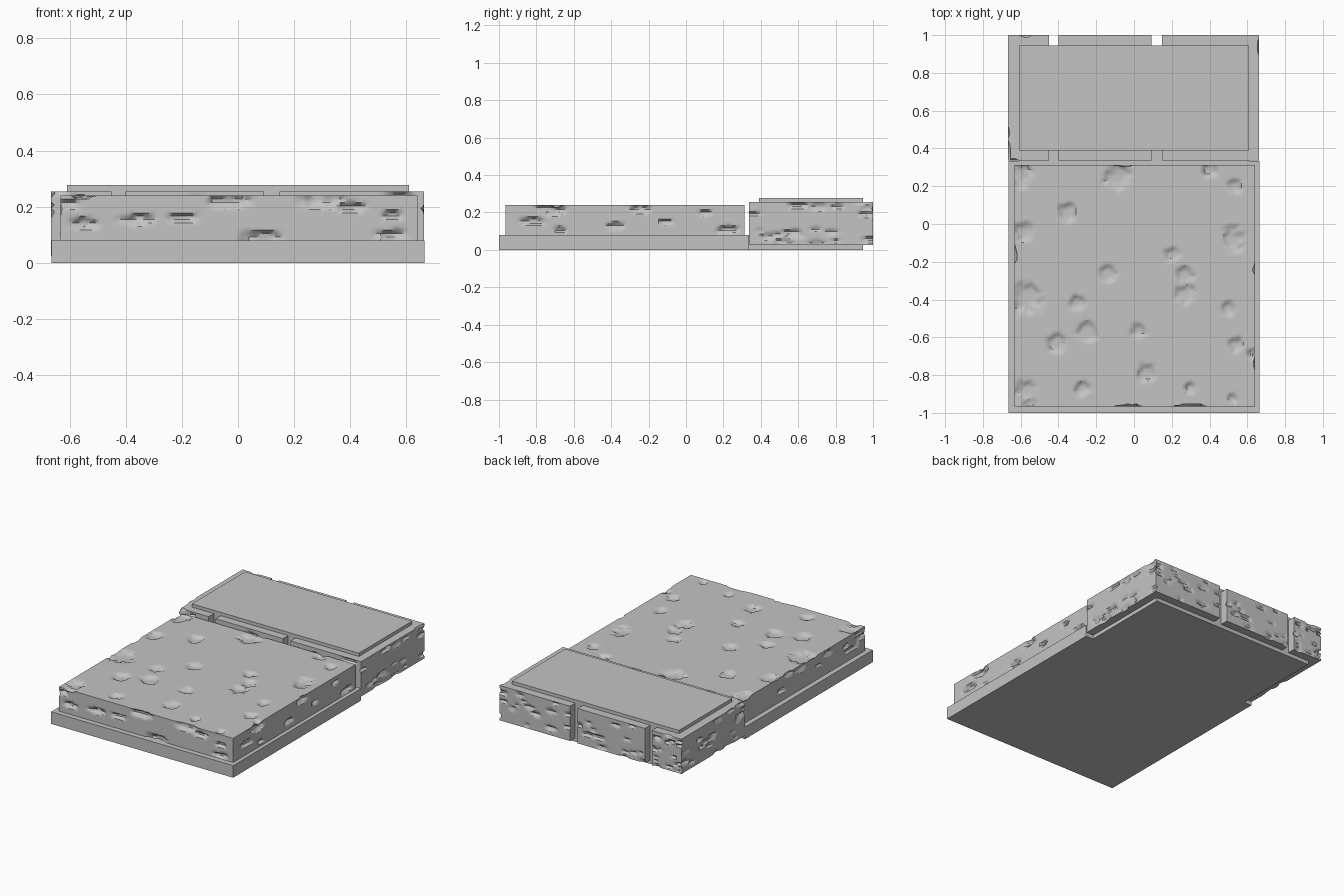
import bpy, bmesh, random
from math import radians, sqrt
from mathutils import Vector, Matrix, noise

cube = bpy.data.objects.get("Cube")
if cube:
    bpy.data.objects.remove(cube, do_unlink=True)
random.seed(7)

stone = bpy.data.materials.new("grey stone")
stone.use_nodes = True
stone.diffuse_color = (0.55, 0.55, 0.55, 1)
stone.node_tree.nodes["Principled BSDF"].inputs["Base Color"].default_value = stone.diffuse_color


def finish(bm, name):
    bmesh.ops.recalc_face_normals(bm, faces=bm.faces)
    mesh = bpy.data.meshes.new(name)
    bm.to_mesh(mesh)
    bm.free()
    obj = bpy.data.objects.new(name, mesh)
    bpy.context.collection.objects.link(obj)
    mesh.materials.append(stone)
    return obj


def prism(name, outline, z0, z1):
    bm = bmesh.new()
    face = bm.faces.new([bm.verts.new((x, y, z0)) for x, y in outline])
    side = bmesh.ops.extrude_face_region(bm, geom=[face])["geom"]
    bmesh.ops.translate(bm, vec=(0, 0, z1 - z0),
                        verts=[g for g in side if isinstance(g, bmesh.types.BMVert)])
    return finish(bm, name)


def dense_box(lo, hi, cell):
    """Box whose six sides are fine grids."""
    bm = bmesh.new()
    lo, hi = Vector(lo), Vector(hi)
    size, mid = hi - lo, (lo + hi) / 2
    for axis in range(3):
        u, v = (axis + 1) % 3, (axis + 2) % 3
        for sign in (-1, 1):
            m = Matrix.Identity(4)
            for col, (a, s) in enumerate(((u, size[u] / 2), (v, size[v] / 2), (axis, 1))):
                for row in range(3):
                    m[row][col] = s if row == a else 0
            centre = mid.copy()
            centre[axis] += sign * size[axis] / 2
            m.translation = centre
            bmesh.ops.create_grid(bm, x_segments=max(2, round(size[u] / cell)),
                                  y_segments=max(2, round(size[v] / cell)), size=1, matrix=m)
    bmesh.ops.remove_doubles(bm, verts=bm.verts, dist=0.0005)
    return bm


def weathered_block(name, lo, hi, pits, cell=0.012):
    """pits: (axis, sign, centre, radii, depth), each pressed into one side."""
    bm = dense_box(lo, hi, cell)
    start = [v.co.copy() for v in bm.verts]
    wobble = [0.4 * noise.noise(p * 28) + 0.2 * noise.noise(p * 60) for p in start]
    for axis, sign, centre, radii, depth in pits:
        wall = (hi if sign > 0 else lo)[axis]
        others = [a for a in range(3) if a != axis]
        for v, p, w in zip(bm.verts, start, wobble):
            if abs(p[axis] - wall) > 0.0005:
                continue
            a, b = [(p[k] - centre[k]) / radii[k] for k in others]
            if abs(a) > 1.7 or abs(b) > 1.7:
                continue
            t = min(1, max(0, 1.6 * (1.1 - sqrt(a * a + b * b) - w)))
            push = depth * t * t * (3 - 2 * t)
            inward = -sign * push
            moved = v.co[axis] - wall
            if abs(inward) > abs(moved):
                v.co[axis] = wall + inward
    obj = finish(bm, name)
    bpy.ops.object.select_all(action='DESELECT')
    obj.select_set(True)
    bpy.context.view_layer.objects.active = obj
    bpy.ops.object.shade_smooth_by_angle(angle=radians(35))
    return obj


def scattered(lo, hi, axis, sign, count, long=0.05, depth=0.014):
    """Random level gouges over one upright side."""
    out = []
    for _ in range(count):
        c = [random.uniform(a, b) for a, b in zip(lo, hi)]
        r = long * random.uniform(0.5, 1.2)
        out.append((axis, sign, c, (r, r, r * 0.33), depth * random.uniform(0.6, 1.2)))
    return out


# Base slab with the narrower tail under the bricks
prism("base_slab", [(-0.665, -1), (0.665, -1), (0.665, 0.333), (0.61, 0.333),
                    (0.61, 0.945), (-0.61, 0.945), (-0.61, 0.333), (-0.665, 0.333)], 0, 0.08)

# Smooth core standing a little above the bricks
prism("raised_core", [(-0.61, 0.39), (0.61, 0.39), (0.61, 0.945), (-0.61, 0.945)], 0.08, 0.277)

# Large worn paving slab: top dents (x, y, radius), then side gouges
lo, hi = (-0.632, -0.965, 0.08), (0.64, 0.312, 0.24)
dents = [(-.09, .25, .075), (.4, .28, .04), (-.35, .06, .05), (.53, -.08, .065), (-.58, -.04, .05),
         (-.57, -.39, .09), (-.3, -.42, .045), (-.14, -.26, .05), (.27, -.27, .05), (.27, -.37, .055),
         (.2, -.16, .04), (-.25, -.57, .06), (-.41, -.63, .055), (.02, -.57, .04), (.06, -.79, .055),
         (-.28, -.87, .04), (-.57, -.88, .06), (.29, -.87, .03), (.54, -.64, .04), (.5, -.45, .04),
         (-.6, .26, .06), (.63, -.69, .03), (.53, .2, .04), (-.55, -.96, .04), (.52, -.92, .03)]
pits = [(2, 1, (x, y, 0), (r, r, r), 0.016) for x, y, r in dents]
front = [(-.55, .14, .06), (-.36, .155, .06), (-.2, .16, .06), (-.03, .22, .08), (.3, .225, .09),
         (.4, .2, .06), (.08, .09, .08), (.55, .1, .06), (.55, .17, .05), (-.6, .21, .04)]
pits += [(1, -1, (x, 0, z), (r, r, r * 0.3), 0.02) for x, z, r in front]
right = [(-.72, .215, .09), (-.82, .15, .07), (-.38, .13, .06), (-.25, .22, .07), (.22, .11, .07),
         (-.67, .11, .04), (.1, .2, .04), (-.1, .15, .04)]
pits += [(0, 1, (0, y, z), (r, r, r * 0.3), 0.02) for y, z, r in right]
pits += scattered(lo, hi, 0, -1, 12, 0.06, 0.018) + scattered(lo, hi, 1, 1, 8)
weathered_block("paving_slab", lo, hi, pits)

# Three bricks wrapped around the core
for name, x0, x1, long in (("brick_right", -0.667, -0.45, 0.026),
                           ("brick_middle", -0.40, 0.092, 0.045),
                           ("brick_left", 0.148, 0.663, 0.045)):
    lo, hi = (x0, 0.337, 0.025), (x1, 1.0, 0.255)
    count = 22 if x1 < -0.4 else 15
    pits = scattered(lo, hi, 1, 1, count, long) + scattered(lo, hi, 1, -1, 8, long)
    if x0 < -0.6:
        pits += scattered(lo, hi, 0, -1, 20)
    if x1 > 0.6:
        pits += scattered(lo, hi, 0, 1, 20)
    weathered_block(name, lo, hi, pits)
